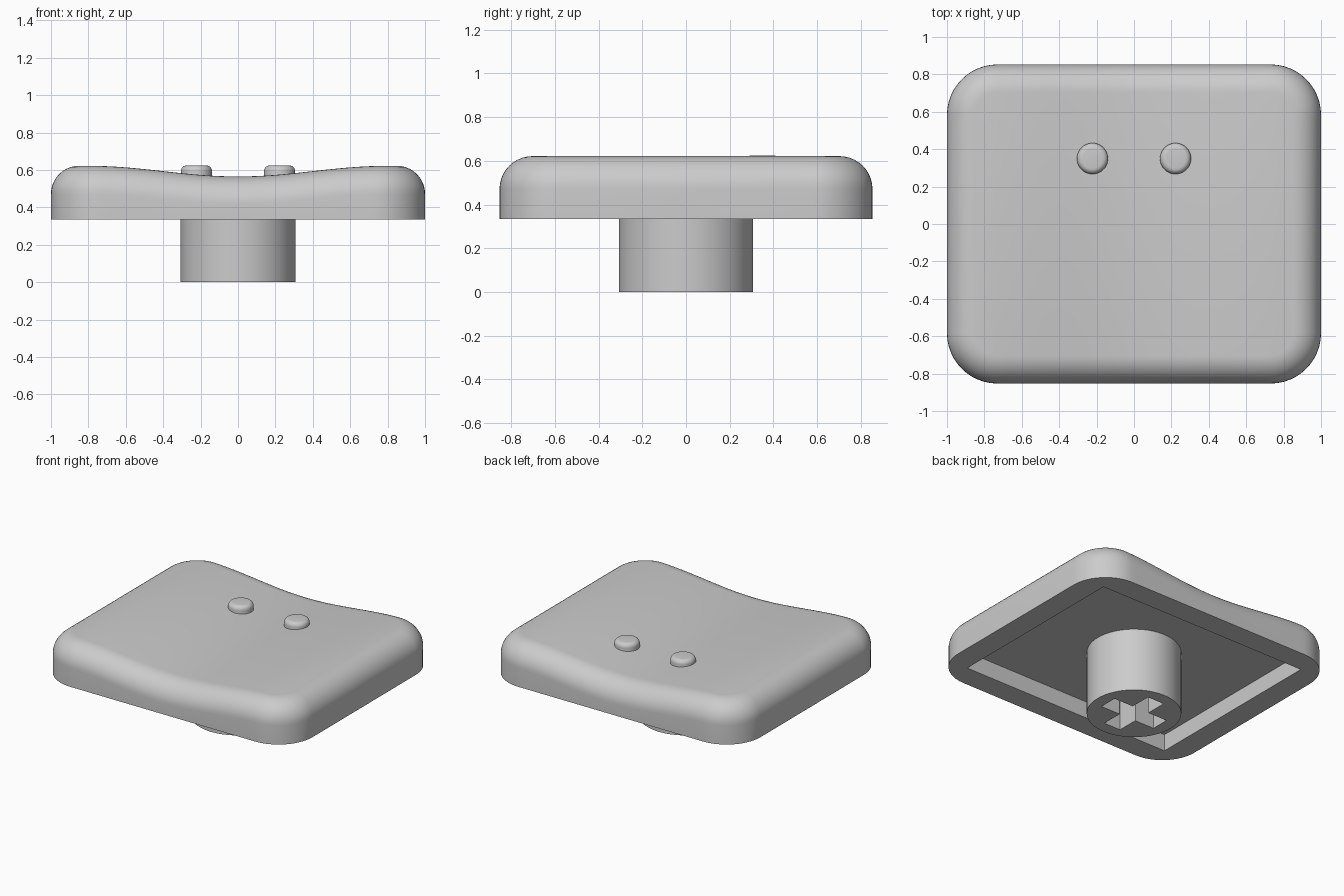
import bpy, bmesh
from math import pi, sin, cos

cube = bpy.data.objects.get("Cube")
if cube:
    bpy.data.objects.remove(cube, do_unlink=True)

HALF_X, HALF_Y = 1.0, 0.853
CORNER, FILLET = 0.27, 0.15
BASE_Z, TOP_Z, DIP = 0.335, 0.622, 0.057
CEILING_Z = 0.455

grey = bpy.data.materials.new("light grey plastic")
grey.use_nodes = True
colour = (0.6, 0.6, 0.6, 1)
grey.diffuse_color = colour
grey.node_tree.nodes["Principled BSDF"].inputs["Base Color"].default_value = colour


def make_object(name, bm):
    bmesh.ops.recalc_face_normals(bm, faces=bm.faces)
    mesh = bpy.data.meshes.new(name)
    bm.to_mesh(mesh)
    bm.free()
    mesh.materials.append(grey)
    obj = bpy.data.objects.new(name, mesh)
    bpy.context.collection.objects.link(obj)
    return obj


def box(name, half_x, half_y, z0, z1):
    bm = bmesh.new()
    bmesh.ops.create_cube(bm, size=1)
    for v in bm.verts:
        v.co = (v.co.x * 2 * half_x, v.co.y * 2 * half_y, z0 if v.co.z < 0 else z1)
    return make_object(name, bm)


def lathe(name, profile, x=0, y=0, sides=64):
    bm = bmesh.new()
    rings = [[bm.verts.new((x + r * cos(2 * pi * i / sides), y + r * sin(2 * pi * i / sides), z))
              for i in range(sides)] for r, z in profile]
    for a, b in zip(rings, rings[1:]):
        for i in range(sides):
            j = (i + 1) % sides
            bm.faces.new((a[i], a[j], b[j], b[i]))
    bm.faces.new(rings[0])
    bm.faces.new(rings[-1])
    return make_object(name, bm)


def activate(obj):
    bpy.ops.object.select_all(action='DESELECT')
    obj.select_set(True)
    bpy.context.view_layer.objects.active = obj


def cut(obj, cutter):
    activate(obj)
    mod = obj.modifiers.new("cut", 'BOOLEAN')
    mod.operation, mod.solver, mod.object = 'DIFFERENCE', 'EXACT', cutter
    bpy.ops.object.modifier_apply(modifier=mod.name)
    bpy.data.objects.remove(cutter, do_unlink=True)


def smooth(obj):
    activate(obj)
    bpy.ops.object.shade_smooth_by_angle(angle=pi / 6)


def sag(x):
    """Depth of the scooped top at x."""
    return DIP * (1 + cos(pi * x / 0.8)) / 2 if abs(x) < 0.8 else 0


def front_edge(inset, arc=12, straight=32):
    """Front half of the rounded outline, from left to right."""
    cx, cy, r = HALF_X - CORNER, HALF_Y - CORNER, CORNER - inset
    corner = [(cx + r * sin(t), -cy - r * cos(t)) for t in (pi / 2 * i / arc for i in range(arc + 1))]
    middle = [(cx * (2 * i / straight - 1), -cy - r) for i in range(1, straight)]
    return [(-x, y) for x, y in reversed(corner)] + middle + corner


# Cap body: rounded outline rings with a filleted, scooped top
bm = bmesh.new()
levels = [(0, BASE_Z, 0)]
for i in range(11):
    t = pi / 2 * i / 10
    levels.append((FILLET * (1 - cos(t)), TOP_Z - FILLET * (1 - sin(t)), 1))
rings = []
for inset, z, dip in levels:
    half = front_edge(inset)
    front = [bm.verts.new((x, y, z - dip * sag(x))) for x, y in half]
    back = [bm.verts.new((x, -y, z - dip * sag(x))) for x, y in half]
    rings.append((front, back))
for a, b in zip(rings, rings[1:]):
    loop_a, loop_b = a[0] + a[1][::-1], b[0] + b[1][::-1]
    for i in range(len(loop_a)):
        j = (i + 1) % len(loop_a)
        bm.faces.new((loop_a[i], loop_a[j], loop_b[j], loop_b[i]))
front, back = rings[-1]
for i in range(len(front) - 1):
    bm.faces.new((front[i], front[i + 1], back[i + 1], back[i]))
bm.faces.new(rings[0][0] + rings[0][1][::-1])
cap = make_object("cap_body", bm)

# Hollow underside
cut(cap, box("recess_cutter", HALF_X - 0.165, HALF_Y - 0.165, BASE_Z - 0.1, CEILING_Z))
smooth(cap)

# Stem with a cross-shaped socket
stem = lathe("stem", [(0.307, 0), (0.307, CEILING_Z + 0.01)])
for half_x, half_y in ((0.22, 0.066), (0.066, 0.22)):
    cut(stem, box("socket_cutter", half_x, half_y, -0.1, 0.4))
smooth(stem)

# Two rounded bumps on the top
bump_r, edge = 0.083, 0.03
for side, x in (("left", 0.222), ("right", -0.222)):
    profile = [(bump_r, 0.54)]
    for i in range(7):
        t = pi / 2 * i / 6
        profile.append((bump_r - edge * (1 - cos(t)), TOP_Z + 0.002 - edge * (1 - sin(t))))
    smooth(lathe(side + "_bump", profile, x, 0.35, 40))
